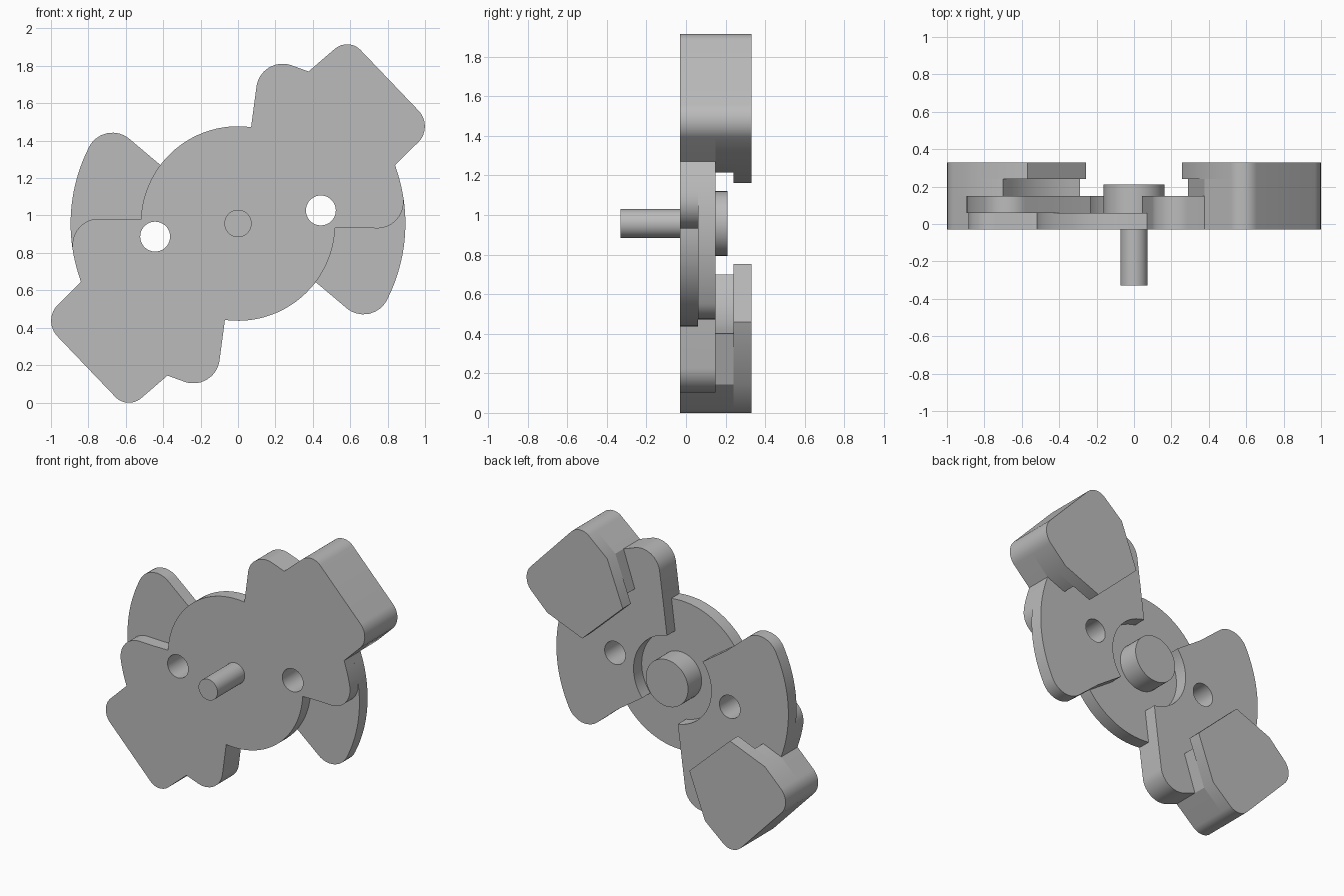
import bpy, bmesh, math
from mathutils import Vector

cube = bpy.data.objects.get("Cube")
if cube:
    bpy.data.objects.remove(cube)

AXIS_Z = 0.957          # height of the rotation axis
DISC_R, RIM_R, CLEAR_R, HOLE_R = 0.52, 0.895, 0.30, 0.08

grey = bpy.data.materials.new("plain grey")
grey.use_nodes = True
grey.diffuse_color = (0.5, 0.5, 0.5, 1)
grey.node_tree.nodes["Principled BSDF"].inputs["Base Color"].default_value = (0.5, 0.5, 0.5, 1)


def arc(radius, start, end, steps=24):
    """Points on a circle round the axis, angles in degrees."""
    angles = [math.radians(start + (end - start) * i / steps) for i in range(steps + 1)]
    return [(radius * math.cos(a), radius * math.sin(a)) for a in angles]


def fillet(points, steps=10):
    """Round each corner that carries a radius as its third value."""
    out = []
    for i, p in enumerate(points):
        corner = Vector(p[:2])
        if len(p) < 3:
            out.append(corner)
            continue
        a = (Vector(points[i - 1][:2]) - corner).normalized()
        b = (Vector(points[(i + 1) % len(points)][:2]) - corner).normalized()
        half = a.angle(b) / 2
        centre = corner + (a + b).normalized() * p[2] / math.sin(half)
        start = corner + a * p[2] / math.tan(half) - centre
        end = corner + b * p[2] / math.tan(half) - centre
        for k in range(steps + 1):
            t = k / steps
            mix = start * (1 - t) + end * t
            out.append(centre + mix.normalized() * p[2])
    return out


def prism(name, outline, front, back, flip=False):
    """Extrude an outline in x and z along y; flip gives the half-turned copy."""
    s = -1 if flip else 1
    bm = bmesh.new()
    face = bm.faces.new([bm.verts.new((s * x, front, s * z + AXIS_Z)) for x, z in outline])
    moved = bmesh.ops.extrude_face_region(bm, geom=[face])["geom"]
    verts = [v for v in moved if isinstance(v, bmesh.types.BMVert)]
    bmesh.ops.translate(bm, verts=verts, vec=(0, back - front, 0))
    bmesh.ops.recalc_face_normals(bm, faces=bm.faces)
    mesh = bpy.data.meshes.new(name)
    bm.to_mesh(mesh)
    bm.free()
    obj = bpy.data.objects.new(name, mesh)
    bpy.context.collection.objects.link(obj)
    mesh.materials.append(grey)
    return obj


def select(obj):
    bpy.ops.object.select_all(action='DESELECT')
    obj.select_set(True)
    bpy.context.view_layer.objects.active = obj


def drill(obj, flip):
    """Cut the round hole of one arm."""
    ring = [(x + 0.443, z + 0.07) for x, z in arc(HOLE_R, 0, 350, 35)]
    cutter = prism("hole_cutter", ring, -0.5, 0.5, flip)
    cutter.hide_render = True
    mod = obj.modifiers.new("hole", 'BOOLEAN')
    mod.operation, mod.solver, mod.object = 'DIFFERENCE', 'EXACT', cutter
    select(obj)
    bpy.ops.object.modifier_apply(modifier="hole")
    bpy.data.objects.remove(cutter)


# Outline pieces shared by the layers, clockwise
lobe = [(0.07, 0.516), (0.122, 0.905, 0.14)]
notch = (0.377, 0.813)
head = [notch, (0.59, 0.996, 0.1), (1.048, 0.517, 0.12), (0.84, 0.313)]

# Front plate: disc with two arms
half = lobe + head + arc(RIM_R, 19, 9, 6)
half += [(0.893, -0.03, 0.14), (0.62, -0.022)] + arc(DISC_R, -2.5, -97)
half = fillet(half + [(-0.07, -0.516)])[:-1]
front_plate = prism("front_plate", half + [-p for p in half], -0.03, 0.06)
parts = [front_plate]

# Middle arm with its ear and the clearance round the hub
arm = [(0.042, 0.297)] + lobe + head + arc(RIM_R, 19, -26)
arm += [(0.72, -0.57, 0.14), (0.42, -0.317)] + arc(CLEAR_R, -39, 80)
arm_outline = fillet(arm)

# Weight block: undercut lower step and overhanging lip
step_outline = fillet(head + [(0.70, 0.257), (0.54, 0.48, 0.6), (0.29, 0.557)])
lip_outline = fillet(head + [(0.57, 0.205), (0.257, 0.497)])

for flip, side in ((False, "left"), (True, "right")):
    drill(front_plate, flip)
    plate = prism(side + "_arm_plate", arm_outline, 0.06, 0.15, flip)
    drill(plate, flip)
    parts.append(plate)
    parts.append(prism(side + "_weight_step", step_outline, 0.15, 0.24, flip))
    parts.append(prism(side + "_weight_lip", lip_outline, 0.24, 0.33, flip))

# Hub at the back and pin at the front
parts.append(prism("hub", arc(0.163, 0, 352.5, 47), 0.06, 0.21))
parts.append(prism("pin", arc(0.073, 0, 350, 35), -0.33, -0.03))

for obj in parts:
    select(obj)
    bpy.ops.object.shade_smooth_by_angle(angle=math.radians(30))
